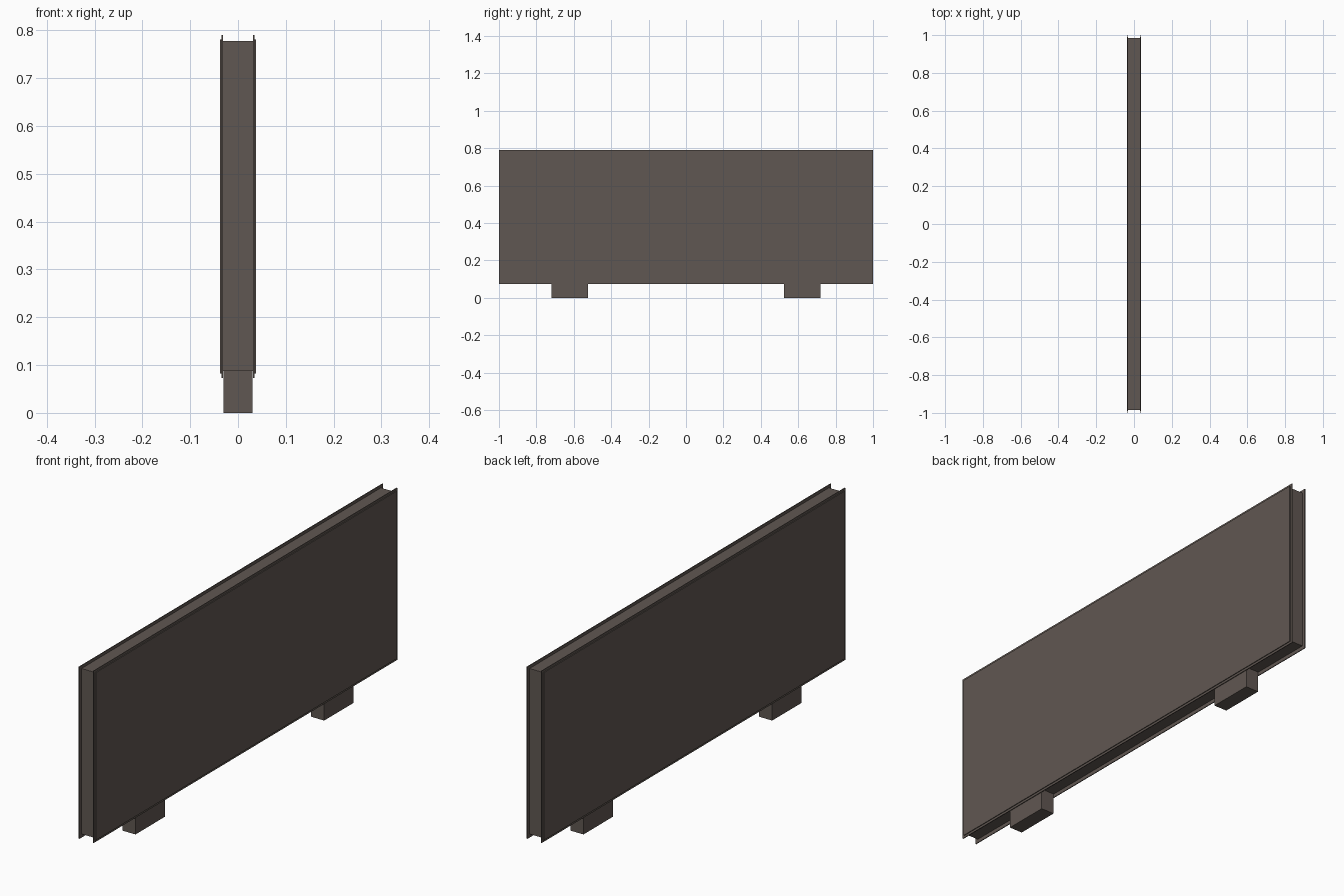
import bpy
import bmesh
from mathutils import Vector

if "Cube" in bpy.data.objects:
    bpy.data.objects.remove(bpy.data.objects["Cube"])

brown = bpy.data.materials.new("dark_brown_grey")
brown.diffuse_color = (0.118, 0.096, 0.084, 1)
brown.use_nodes = True
brown.node_tree.nodes["Principled BSDF"].inputs["Base Color"].default_value = brown.diffuse_color


def box(name, x, y, z):
    """Axis-aligned box from (min, max) ranges."""
    bm = bmesh.new()
    bmesh.ops.create_cube(bm, size=1)
    lo, hi = Vector((x[0], y[0], z[0])), Vector((x[1], y[1], z[1]))
    for v in bm.verts:
        v.co = (lo + hi) / 2 + v.co * (hi - lo)
    mesh = bpy.data.meshes.new(name)
    bm.to_mesh(mesh)
    bm.free()
    mesh.materials.append(brown)
    ob = bpy.data.objects.new(name, mesh)
    bpy.context.collection.objects.link(ob)
    return ob


# Recessed core between the two faces
box("core", (-0.031, 0.031), (-0.986, 0.986), (0.088, 0.778))

# Each side: a full-size backing sheet with a slightly smaller outer sheet
for side, s in (("left", -1), ("right", 1)):
    box(side + "_backing_sheet", sorted((s * 0.031, s * 0.0345)), (-1, 1), (0.073, 0.79))
    box(side + "_outer_sheet", sorted((s * 0.0345, s * 0.038)), (-0.991, 0.991), (0.082, 0.781))

# Two block feet under the core
for end, s in (("front", -1), ("back", 1)):
    box(end + "_foot", (-0.030, 0.030), sorted((s * 0.525, s * 0.718)), (0, 0.088))
